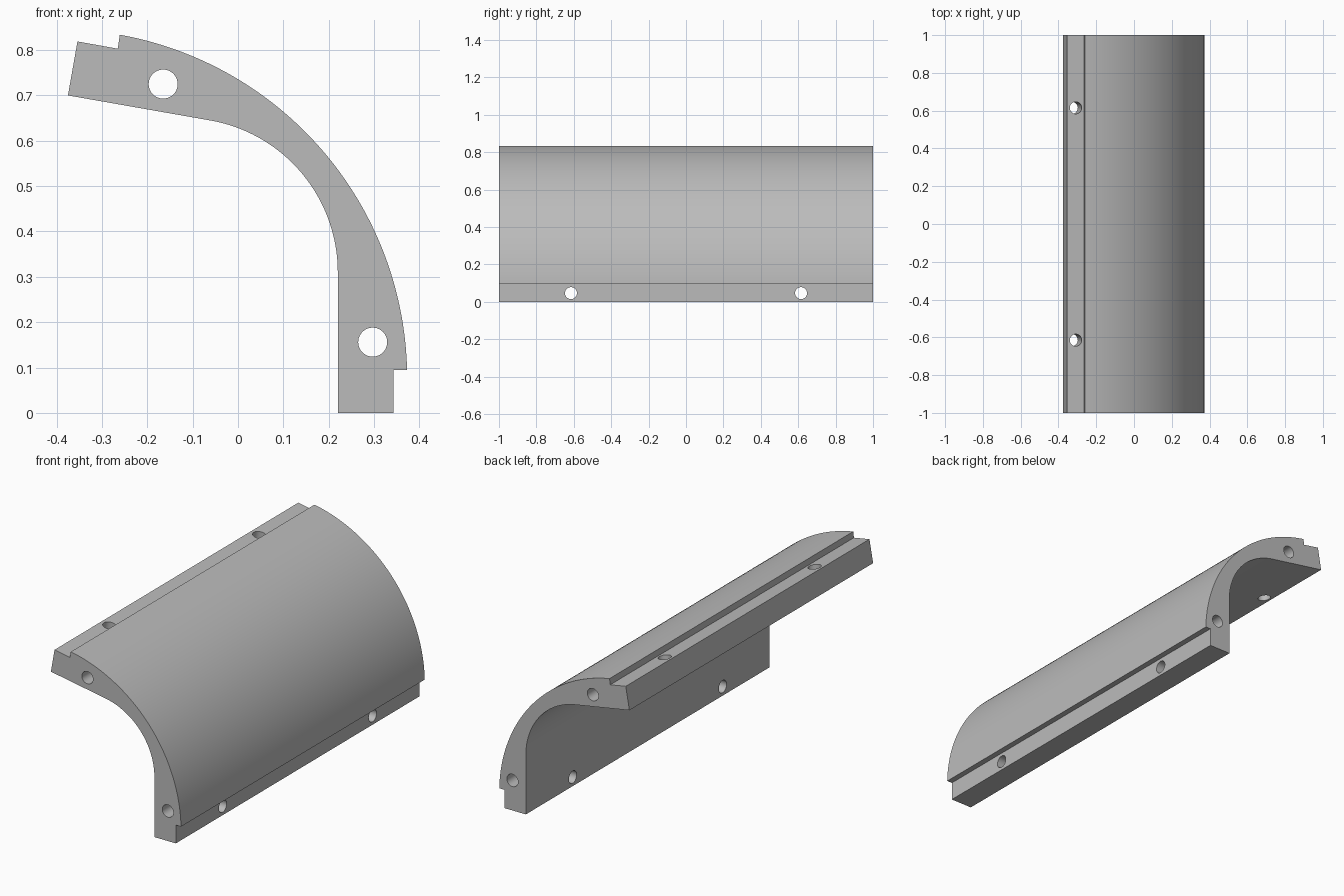
import bpy, bmesh
from math import sin, cos, radians, pi
from mathutils import Vector

cube = bpy.data.objects.get("Cube")
if cube:
    bpy.data.objects.remove(cube, do_unlink=True)

HALF = 1.0            # half length along y
HOLE_R = 0.032
TILT = radians(10)    # slope of the upper flange

grey = bpy.data.materials.new("plain_grey")
grey.use_nodes = True
grey.diffuse_color = (0.5, 0.5, 0.5, 1)
grey.node_tree.nodes["Principled BSDF"].inputs["Base Color"].default_value = (0.5, 0.5, 0.5, 1)


def arc(cx, cz, r, start, end, steps):
    """Points on an arc in the x-z plane, angles in degrees."""
    angles = [radians(start + (end - start) * i / steps) for i in range(steps + 1)]
    return [(cx + r * cos(a), cz + r * sin(a)) for a in angles]


def extrude_profile(name, points):
    bm = bmesh.new()
    face = bm.faces.new([bm.verts.new((x, -HALF, z)) for x, z in points])
    new = bmesh.ops.extrude_face_region(bm, geom=[face])["geom"]
    verts = [v for v in new if isinstance(v, bmesh.types.BMVert)]
    bmesh.ops.translate(bm, verts=verts, vec=(0, 2 * HALF, 0))
    bmesh.ops.recalc_face_normals(bm, faces=bm.faces)
    mesh = bpy.data.meshes.new(name)
    bm.to_mesh(mesh)
    bm.free()
    obj = bpy.data.objects.new(name, mesh)
    bpy.context.collection.objects.link(obj)
    obj.data.materials.append(grey)
    return obj


def drill(obj, centre, direction, depth):
    """Cut a round hole through the object."""
    bpy.ops.mesh.primitive_cylinder_add(vertices=40, radius=HOLE_R, depth=depth, location=centre)
    cutter = bpy.context.object
    cutter.name = "hole_cutter"
    cutter.hide_render = True
    cutter.rotation_euler = Vector(direction).to_track_quat('Z', 'Y').to_euler()
    cutter.data.materials.append(grey)
    mod = obj.modifiers.new("hole", 'BOOLEAN')
    mod.operation, mod.solver, mod.object = 'DIFFERENCE', 'EXACT', cutter
    bpy.context.view_layer.objects.active = obj
    bpy.ops.object.modifier_apply(modifier=mod.name)
    bpy.data.objects.remove(cutter, do_unlink=True)


# Curved shell with a stepped flange at each long edge
profile = [(0.22, 0), (0.343, 0), (0.343, 0.095)]
profile += arc(-0.397, 0.076, 0.77, 1.4, 79.8, 64)             # outer curve
profile += [(-0.265, 0.803), (-0.354, 0.819), (-0.375, 0.70)]  # upper flange
profile += arc(-0.12, 0.31, 0.34, 80, 0, 48)                   # inner curve
shell = extrude_profile("curved_shell", profile)

# Lengthwise holes
for x, z in [(-0.165, 0.725), (0.297, 0.156)]:
    drill(shell, (x, 0, z), (0, 1, 0), 2.4)

# Fixing holes through both flanges
for y in (-0.615, 0.615):
    drill(shell, (0.28, y, 0.047), (1, 0, 0), 0.3)
    drill(shell, (-0.319, y, 0.75), (sin(TILT), 0, cos(TILT)), 0.3)

# Smooth curves, sharp corners
bpy.ops.object.select_all(action='DESELECT')
shell.select_set(True)
bpy.context.view_layer.objects.active = shell
bpy.ops.object.shade_smooth_by_angle(angle=pi / 7)
